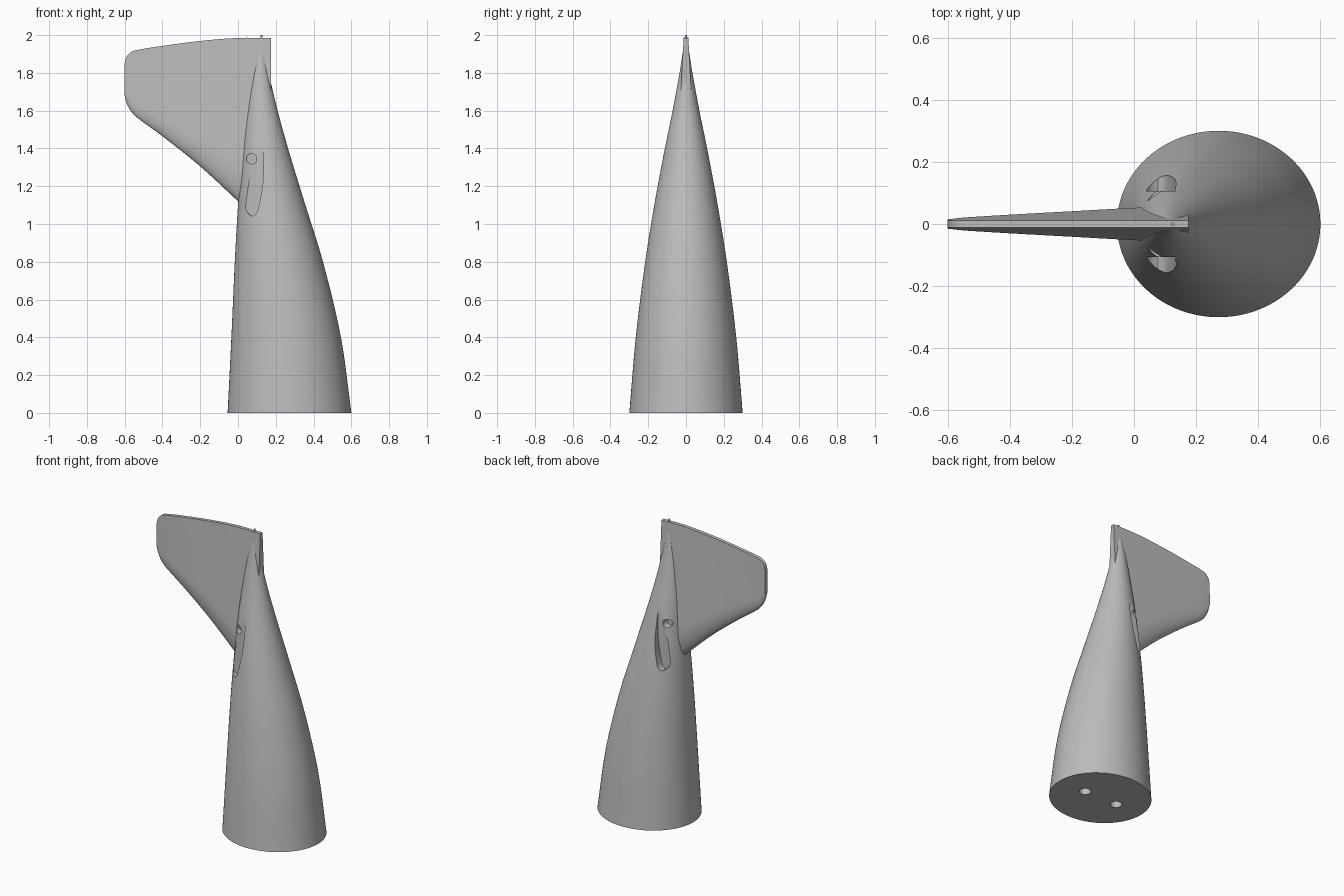
import bpy, bmesh, math

if "Cube" in bpy.data.objects:
    bpy.data.objects.remove(bpy.data.objects["Cube"], do_unlink=True)

grey = bpy.data.materials.new("plain grey")
grey.use_nodes = True
colour = (0.5, 0.5, 0.5, 1)
grey.diffuse_color = colour
grey.node_tree.nodes["Principled BSDF"].inputs["Base Color"].default_value = colour


def loft(name, rings):
    """Skin a list of equal-length rings and cap both ends."""
    bm = bmesh.new()
    rows = [[bm.verts.new(p) for p in ring] for ring in rings]
    n = len(rows[0])
    for a, b in zip(rows, rows[1:]):
        for i in range(n):
            j = (i + 1) % n
            bm.faces.new((a[i], a[j], b[j], b[i]))
    bm.faces.new(rows[0])
    bm.faces.new(rows[-1])
    bmesh.ops.recalc_face_normals(bm, faces=bm.faces)
    mesh = bpy.data.meshes.new(name)
    bm.to_mesh(mesh)
    bm.free()
    obj = bpy.data.objects.new(name, mesh)
    mesh.materials.append(grey)
    bpy.context.collection.objects.link(obj)
    return obj


def spline(keys, steps):
    """Smooth curve through rows whose first value is the parameter."""
    out = []
    for k in range(len(keys) - 1):
        p, q = keys[k], keys[k + 1]
        before, after = keys[max(k - 1, 0)], keys[min(k + 2, len(keys) - 1)]
        h = q[0] - p[0]
        for s in range(steps):
            t = s / steps
            row = [p[0] + h * t]
            for c in range(1, len(p)):
                m0 = h * (q[c] - before[c]) / (q[0] - before[0])
                m1 = h * (after[c] - p[c]) / (after[0] - p[0])
                d = q[c] - p[c]
                row.append(p[c] + t * (m0 + t * (3 * d - 2 * m0 - m1 + t * (m0 + m1 - 2 * d))))
            out.append(row)
    return out + [list(keys[-1])]


def circle(n):
    return [(math.cos(math.tau * i / n), math.sin(math.tau * i / n)) for i in range(n)]


def activate(obj):
    bpy.ops.object.select_all(action='DESELECT')
    obj.select_set(True)
    bpy.context.view_layer.objects.active = obj


def carve(target, cutter):
    cutter.hide_render = True
    mod = target.modifiers.new("carve", 'BOOLEAN')
    mod.operation = 'DIFFERENCE'
    mod.solver = 'EXACT'
    mod.object = cutter
    activate(target)
    bpy.ops.object.modifier_apply(modifier=mod.name)
    bpy.data.objects.remove(cutter, do_unlink=True)


# Leaning tapered body: height, left edge, right edge, half depth
body_keys = [
    (0, -.055, .6, .3), (.4, -.035, .545, .266), (.8, -.017, .45, .216),
    (1.1, 0, .357, .168), (1.4, .022, .265, .112), (1.6, .045, .21, .071),
    (1.8, .077, .163, .034), (1.92, .108, .14, .015), (1.97, .121, .128, .003),
]
rings = []
for z, left, right, depth in spline(body_keys, 5):
    mid, half = (left + right) / 2, (right - left) / 2
    rings.append([(mid + half * c, depth * s, z) for c, s in circle(96)])
body = loft("body", rings)

# Side pockets with a flat inner wall, and a small round port beside each
pocket = [(-.05, 1.5), (-.05, 1.25), (.035, 1.1), (.045, 1.07), (.06, 1.05),
          (.078, 1.042), (.093, 1.05), (.106, 1.075), (.12, 1.14),
          (.13, 1.2), (.135, 1.27), (.133, 1.5)]
port = [(.072 + .027 * c, 1.345 + .027 * s) for c, s in circle(32)]
for side in (-1, 1):
    carve(body, loft("pocket_cutter", [[(x, side * y, z) for x, z in pocket] for y in (.107, .4)]))
    carve(body, loft("port_cutter", [[(x, side * y, z) for x, z in port] for y in (.055, .3)]))

# Mounting holes in the base
for x in (.145, .395):
    carve(body, loft("hole_cutter", [[(x + .036 * c, .036 * s, z) for c, s in circle(32)]
                                     for z in (-.1, .2)]))

# Swept fin: span position, top, bottom, half thickness
fin_keys = [
    (-.6, 1.85, 1.68, .015), (-.59, 1.885, 1.64, .016), (-.565, 1.911, 1.595, .019),
    (-.53, 1.922, 1.56, .022), (-.4, 1.943, 1.465, .03), (-.2, 1.969, 1.305, .041),
    (0, 1.985, 1.12, .052), (.175, 1.985, .95, .058),
]
EDGE, NOSE, STEPS = .012, .8, 12


def thickness(u, full):
    if u < NOSE:
        return EDGE + (full - EDGE) * u / NOSE
    return full * math.sqrt(max(0, 1 - ((u - NOSE) / (1 - NOSE)) ** 2))


levels = [NOSE * i / STEPS for i in range(STEPS)]
levels += [NOSE + (1 - NOSE) * math.sin(math.pi / 2 * i / STEPS) for i in range(STEPS)]
rings = []
for x, top, bottom, full in spline(fin_keys, 4):
    def point(u, side):
        return (x, side * thickness(u, full), top + (bottom - top) * u)
    rings.append([point(u, 1) for u in levels] + [(x, 0, bottom)]
                 + [point(u, -1) for u in reversed(levels)])
fin = loft("fin", rings)

# Tiny pin on the tip
pin = loft("tip_pin", [[(.125 + .006 * c, .006 * s, z) for c, s in circle(16)] for z in (1.9, 2)])

for obj in (body, fin, pin):
    activate(obj)
    bpy.ops.object.shade_smooth_by_angle(angle=math.radians(35))
